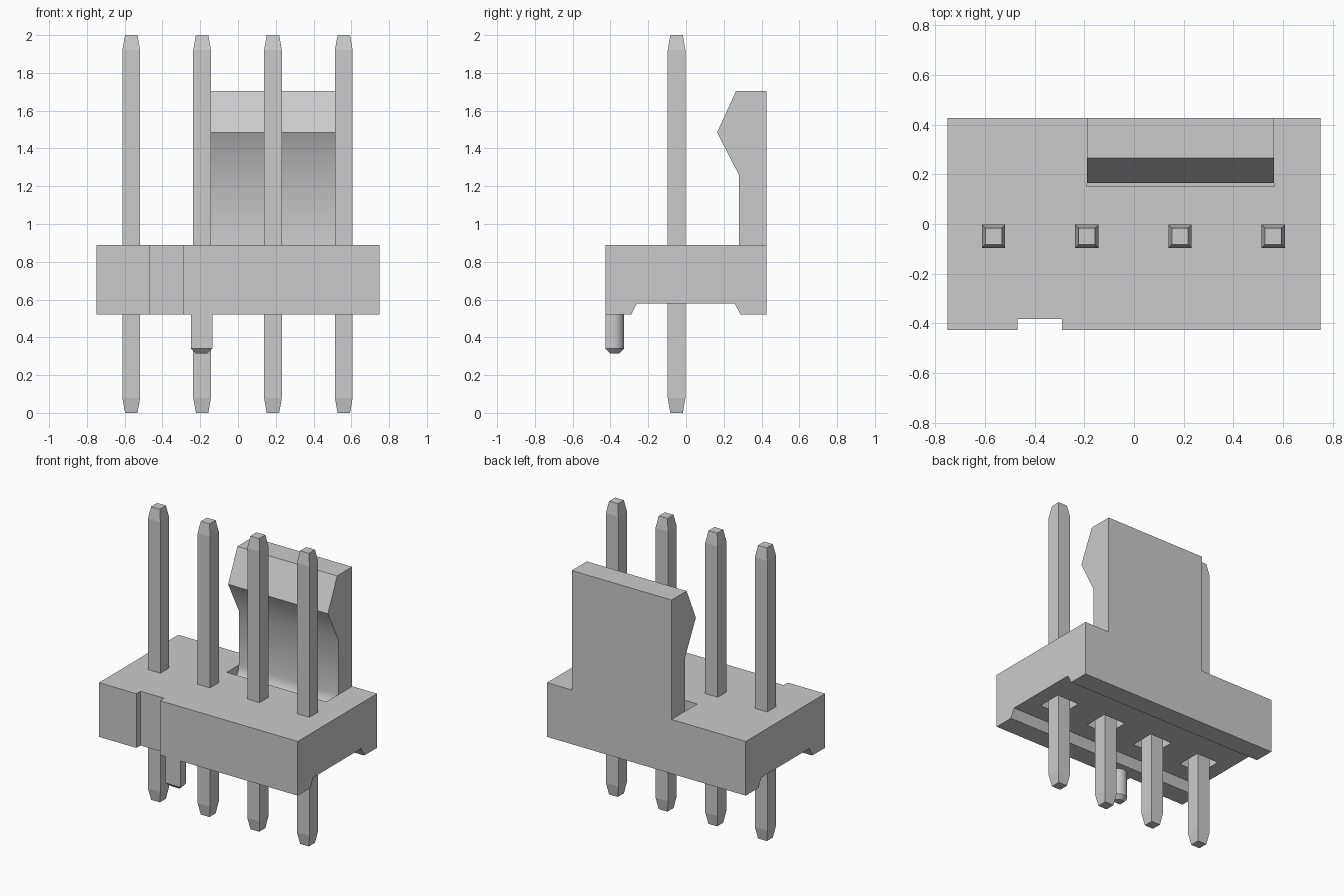
import bpy, bmesh
from math import sin, cos, pi, radians

cube = bpy.data.objects.get("Cube")
if cube:
    bpy.data.objects.remove(cube, do_unlink=True)

grey = bpy.data.materials.new("light grey")
grey.use_nodes = True
grey.diffuse_color = (0.6, 0.6, 0.6, 1)
grey.node_tree.nodes["Principled BSDF"].inputs["Base Color"].default_value = (0.6, 0.6, 0.6, 1)


def loft(name, rings):
    """Closed solid skinned through rings of equal point count."""
    bm = bmesh.new()
    loops = [[bm.verts.new(p) for p in ring] for ring in rings]
    n = len(loops[0])
    for a, b in zip(loops, loops[1:]):
        for i in range(n):
            j = (i + 1) % n
            bm.faces.new((a[i], a[j], b[j], b[i]))
    bm.faces.new(loops[0])
    bm.faces.new(loops[-1])
    bmesh.ops.recalc_face_normals(bm, faces=bm.faces)
    mesh = bpy.data.meshes.new(name)
    bm.to_mesh(mesh)
    bm.free()
    mesh.materials.append(grey)
    obj = bpy.data.objects.new(name, mesh)
    bpy.context.collection.objects.link(obj)
    return obj


def extrude_x(name, profile, x0, x1):
    return loft(name, [[(x, y, z) for y, z in profile] for x in (x0, x1)])


def box(name, x0, x1, y0, y1, z0, z1):
    return extrude_x(name, [(y0, z0), (y1, z0), (y1, z1), (y0, z1)], x0, x1)


def activate(obj):
    bpy.ops.object.select_all(action='DESELECT')
    obj.select_set(True)
    bpy.context.view_layer.objects.active = obj


def combine(obj, other, operation):
    mod = obj.modifiers.new("combine", 'BOOLEAN')
    mod.operation, mod.object, mod.solver = operation, other, 'EXACT'
    activate(obj)
    bpy.ops.object.modifier_apply(modifier=mod.name)
    bpy.data.objects.remove(other, do_unlink=True)


def smooth(obj):
    activate(obj)
    bpy.ops.object.shade_smooth_by_angle(angle=radians(30))


BACK, BASE, TOP = 0.427, 0.52, 0.89
PIN_Y = -0.05
PIN_XS = [-0.565 + 0.375 * i for i in range(4)]
LATCH_X = (-0.19, 0.563)

# Housing with a shallow channel along the underside
housing = extrude_x("housing", [
    (-BACK, BASE), (-0.29, BASE), (-0.26, 0.58), (0.257, 0.58), (0.29, BASE),
    (BACK, BASE), (BACK, TOP), (-BACK, TOP)], -0.75, 0.75)

# Notch in the front wall
combine(housing, box("notch_cutter", -0.468, -0.29, -0.5, -0.383, 0.4, 1), 'DIFFERENCE')

# Relief slot ahead of the latch, its floor curving up into the latch
fillet = [(0.18 + 0.1 * sin(a), TOP - 0.1 * cos(a)) for a in [i * pi / 10 for i in range(6)]]
slot = [(0.15, 0.95), (0.15, 0.79)] + fillet + [(0.28, 0.95)]
combine(housing, extrude_x("slot_cutter", slot, *LATCH_X), 'DIFFERENCE')

# Square pockets around the pins on the underside
for x in PIN_XS:
    pocket = box("pocket_cutter", x - 0.083, x + 0.083, PIN_Y - 0.083, PIN_Y + 0.083, 0.5, 0.68)
    combine(housing, pocket, 'DIFFERENCE')

# Hooked latch rising from the back edge
latch = extrude_x("latch", [
    (BACK, 0.85), (BACK, 1.705), (0.265, 1.705), (0.165, 1.485), (0.28, 1.26), (0.28, 0.85)],
    *LATCH_X)
combine(housing, latch, 'UNION')
smooth(housing)

# Square pins with tapered ends
for i, x in enumerate(PIN_XS):
    rings = []
    for z, h in ((0, 0.033), (0.08, 0.047), (1.92, 0.047), (2, 0.033)):
        rings.append([(x + sx * h, PIN_Y + sy * h, z)
                      for sx, sy in ((-1, -1), (1, -1), (1, 1), (-1, 1))])
    loft(f"pin_{i + 1}", rings)


# Locating peg: flat front, round back, chamfered tip
def peg_ring(z, inset):
    r = 0.057 - inset
    front = -BACK + inset
    arc = [(-0.193 + r * cos(a), -0.385 + r * sin(a), z) for a in [i * pi / 12 for i in range(13)]]
    return arc + [(-0.193 - r, front, z), (-0.193 + r, front, z)]


peg = loft("locating_peg", [peg_ring(0.315, 0.025), peg_ring(0.34, 0), peg_ring(BASE, 0)])
smooth(peg)
